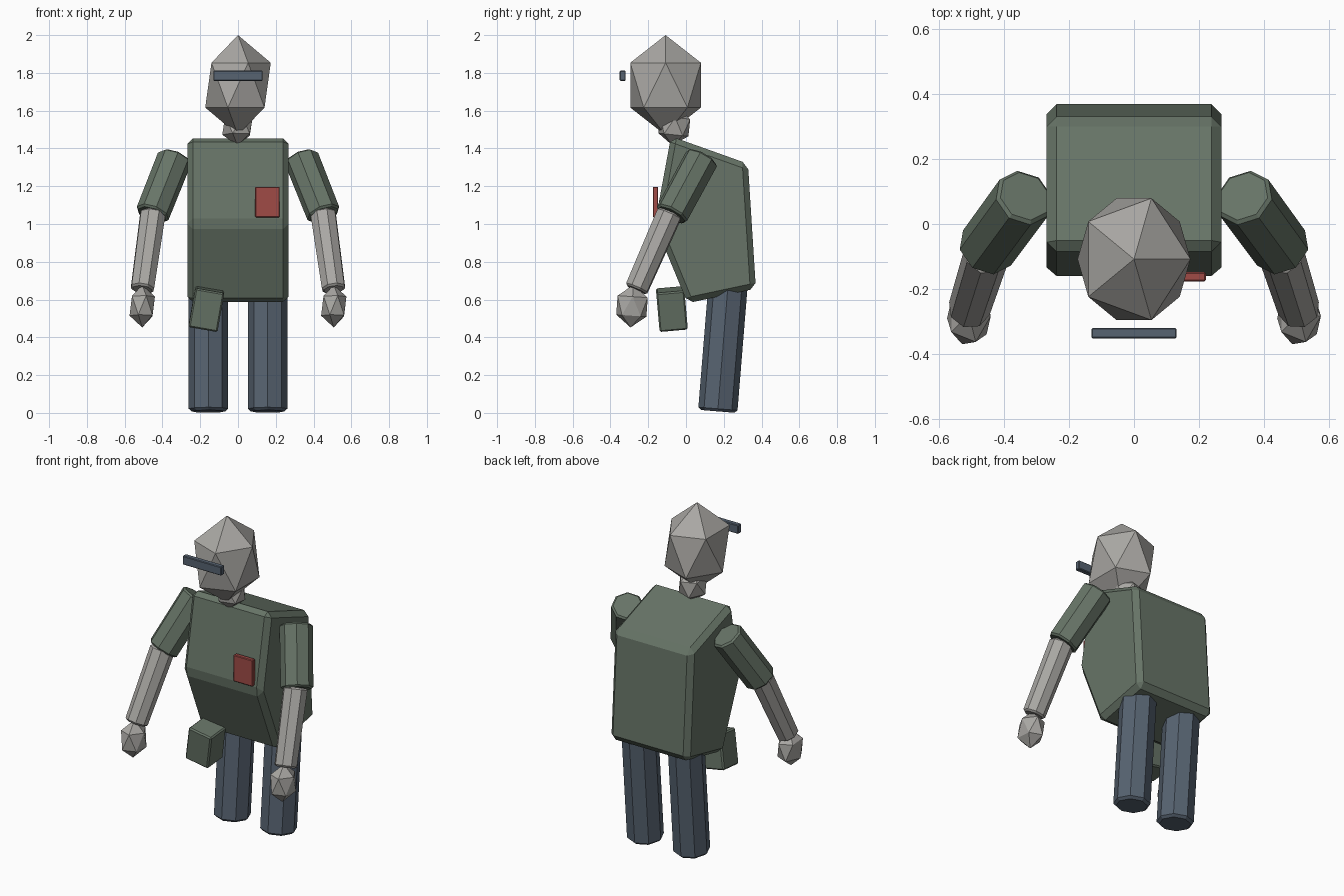
import bpy, bmesh, math
from mathutils import Vector, Matrix

if "Cube" in bpy.data.objects:
    bpy.data.objects.remove(bpy.data.objects["Cube"])


def material(name, rgb):
    m = bpy.data.materials.new(name)
    m.diffuse_color = (*rgb, 1)
    m.use_nodes = True
    m.node_tree.nodes["Principled BSDF"].inputs["Base Color"].default_value = m.diffuse_color
    return m


GREEN = material("olive green", (0.135, 0.175, 0.135))
GREY = material("pale grey", (0.40, 0.39, 0.37))
NAVY = material("slate blue", (0.095, 0.125, 0.165))
RED = material("badge red", (0.35, 0.07, 0.062))


def finish(name, bm, mat, bevel=0):
    bmesh.ops.recalc_face_normals(bm, faces=bm.faces)
    me = bpy.data.meshes.new(name)
    bm.to_mesh(me)
    bm.free()
    me.materials.append(mat)
    ob = bpy.data.objects.new(name, me)
    bpy.context.collection.objects.link(ob)
    if bevel:
        mod = ob.modifiers.new("bevel", 'BEVEL')
        mod.width = bevel
        mod.segments = 1
        mod.limit_method = 'ANGLE'
        mod.angle_limit = math.radians(25 if name == "torso" else 50)
    return ob


def box(name, centre, size, mat, bevel, rot=Matrix()):
    bm = bmesh.new()
    bmesh.ops.create_cube(bm, size=1, matrix=Matrix.Translation(centre) @ rot
                          @ Matrix.Diagonal((*size, 1)))
    return finish(name, bm, mat, bevel)


def gem(name, centre, radii, mat, rot=Matrix()):
    bm = bmesh.new()
    bmesh.ops.create_icosphere(bm, subdivisions=1, radius=1,
                               matrix=Matrix.Translation(centre) @ rot
                               @ Matrix.Diagonal((*radii, 1)))
    return finish(name, bm, mat)


def limb(name, a, b, ra, rb, mat, sides=8, bevel=0.01):
    a, b = Vector(a), Vector(b)
    d = b - a
    turn = d.to_track_quat('Z', 'Y').to_matrix().to_4x4()
    bm = bmesh.new()
    bmesh.ops.create_cone(bm, cap_ends=True, segments=sides, radius1=ra,
                          radius2=rb, depth=d.length,
                          matrix=Matrix.Translation((a + b) / 2) @ turn)
    return finish(name, bm, mat, bevel)


# Torso: side profile (y, z) extruded across the width
profile = [(-0.079, 1.464), (0.328, 1.319), (0.370, 0.658), (0.008, 0.581), (-0.165, 1.0)]
bm = bmesh.new()
left = bm.faces.new([bm.verts.new((-0.268, y, z)) for y, z in profile])
ext = bmesh.ops.extrude_face_region(bm, geom=[left])["geom"]
for v in ext:
    if isinstance(v, bmesh.types.BMVert):
        v.co.x = 0.268
bm.faces.ensure_lookup_table()
if not left.is_valid or all(len(e.link_faces) == 2 for e in bm.edges) is False:
    bmesh.ops.holes_fill(bm, edges=bm.edges[:], sides=8)
finish("torso", bm, GREEN, 0.03)

# Head, neck and visor
gem("head", (0, -0.108, 1.735), (0.194, 0.22, 0.265), GREY)
gem("neck", (-0.003, -0.062, 1.518), (0.09, 0.094, 0.102), GREY,
    Matrix.Rotation(math.radians(-6), 4, 'X'))
box("visor", (0, -0.335, 1.785), (0.262, 0.032, 0.054), NAVY, 0.004)

# Chest badge and hip pouch
box("badge", (0.156, -0.162, 1.116), (0.13, 0.028, 0.162), RED, 0.004)
box("pouch", (-0.167, -0.075, 0.55), (0.155, 0.15, 0.21), GREEN, 0.008,
    Matrix.Rotation(math.radians(5), 4, 'X') @ Matrix.Rotation(math.radians(10), 4, 'Y'))

# Paired limbs
for side, s in (("left", -1), ("right", 1)):
    limb(side + "_sleeve", (s * 0.335, 0.085, 1.350), (s * 0.455, -0.078, 1.048),
         0.093, 0.091, GREEN)
    limb(side + "_forearm", (s * 0.450, -0.085, 1.06), (s * 0.507, -0.264, 0.652),
         0.071, 0.065, GREY)
    gem(side + "_hand", (s * 0.507, -0.286, 0.565), (0.075, 0.094, 0.113), GREY,
        Matrix.Rotation(math.radians(-4), 4, 'X'))
    limb(side + "_leg", (s * 0.157, 0.168, 0.008), (s * 0.157, 0.226, 0.72),
         0.104, 0.104, NAVY, bevel=0.014)
